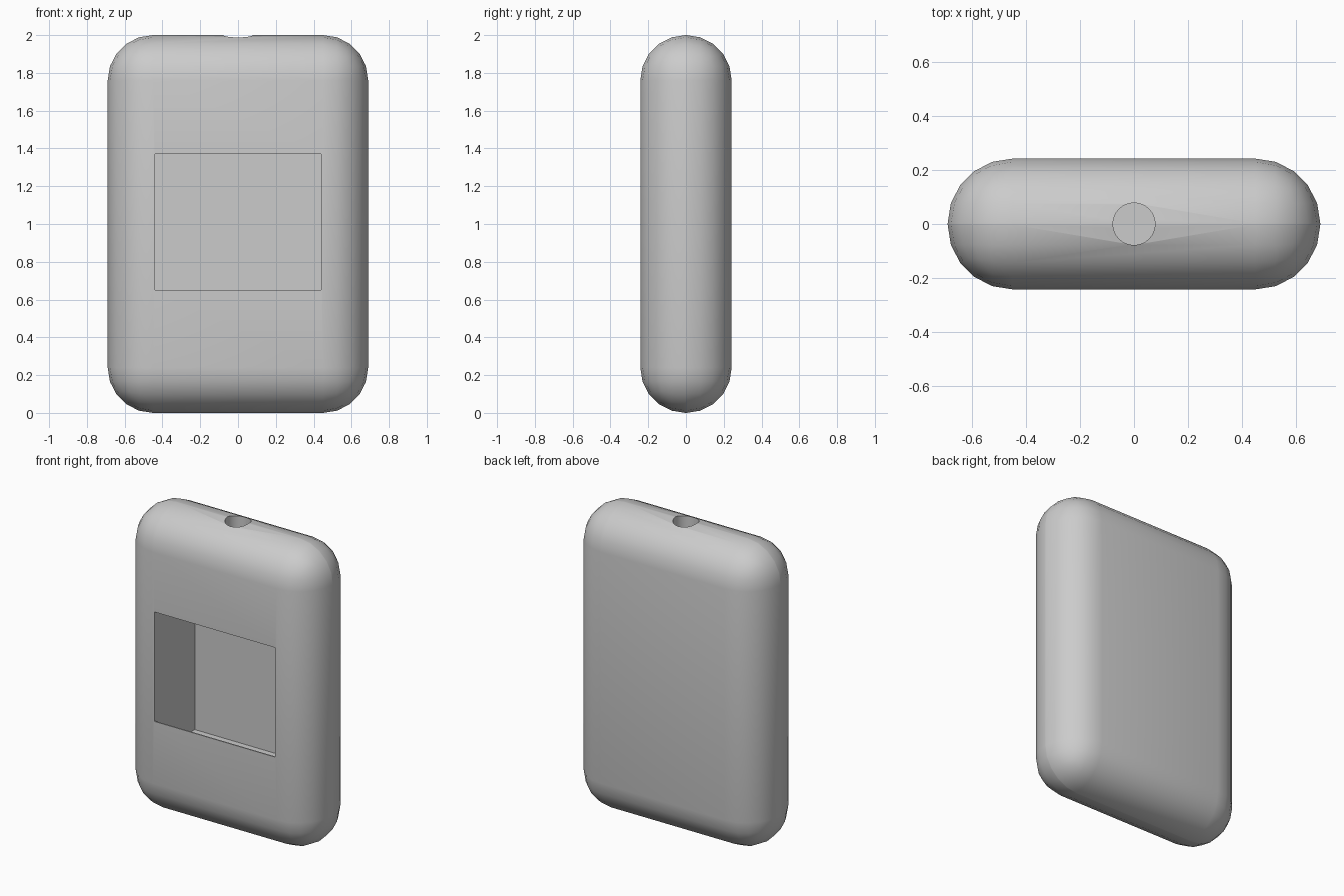
import bpy
import bmesh
from mathutils import Matrix, Vector

cube = bpy.data.objects.get("Cube")
if cube:
    bpy.data.objects.remove(cube, do_unlink=True)

WIDTH, DEPTH, HEIGHT, ROUND = 1.38, 0.484, 2.0, 0.24

grey = bpy.data.materials.new("light grey plastic")
grey.use_nodes = True
grey.diffuse_color = (0.6, 0.6, 0.6, 1)
grey.node_tree.nodes["Principled BSDF"].inputs["Base Color"].default_value = grey.diffuse_color


def add_object(name, bm):
    bmesh.ops.recalc_face_normals(bm, faces=bm.faces)
    mesh = bpy.data.meshes.new(name)
    bm.to_mesh(mesh)
    bm.free()
    mesh.materials.append(grey)
    obj = bpy.data.objects.new(name, mesh)
    bpy.context.collection.objects.link(obj)
    return obj


def box(low, high):
    low, high = Vector(low), Vector(high)
    bm = bmesh.new()
    place = Matrix.Translation((low + high) / 2) @ Matrix.Diagonal((high - low).to_4d())
    bmesh.ops.create_cube(bm, size=1, matrix=place)
    return bm


def cut(target, cutter):
    """Subtract the cutter from the target and discard it."""
    mod = target.modifiers.new("cut", "BOOLEAN")
    mod.operation = "DIFFERENCE"
    mod.solver = "EXACT"
    mod.object = cutter
    bpy.context.view_layer.objects.active = target
    bpy.ops.object.modifier_apply(modifier=mod.name)
    bpy.data.objects.remove(cutter, do_unlink=True)


# Rounded case
bm = box((-WIDTH / 2, -DEPTH / 2, 0), (WIDTH / 2, DEPTH / 2, HEIGHT))
bmesh.ops.bevel(bm, geom=bm.edges[:], offset=ROUND, offset_type="OFFSET",
                segments=5, profile=0.5, affect="EDGES")
case = add_object("case", bm)

# Inner chamber behind a thin front wall
cut(case, add_object("chamber_cutter", box((-0.44, -0.234, 0.435), (0.44, 0.18, 1.57))))

# Window through the front wall, flush with the chamber sides
cut(case, add_object("window_cutter", box((-0.44, -0.4, 0.65), (0.44, 0.0, 1.37))))

# Round hole in the top, down to the chamber
bm = bmesh.new()
bmesh.ops.create_cone(bm, cap_ends=True, segments=32, radius1=0.078, radius2=0.078,
                      depth=0.7, matrix=Matrix.Translation((0, 0, 1.85)))
cut(case, add_object("top_hole_cutter", bm))

# Smooth rounding with crisp cut edges
bpy.ops.object.select_all(action="DESELECT")
case.select_set(True)
bpy.context.view_layer.objects.active = case
bpy.ops.object.shade_smooth_by_angle(angle=0.6)
